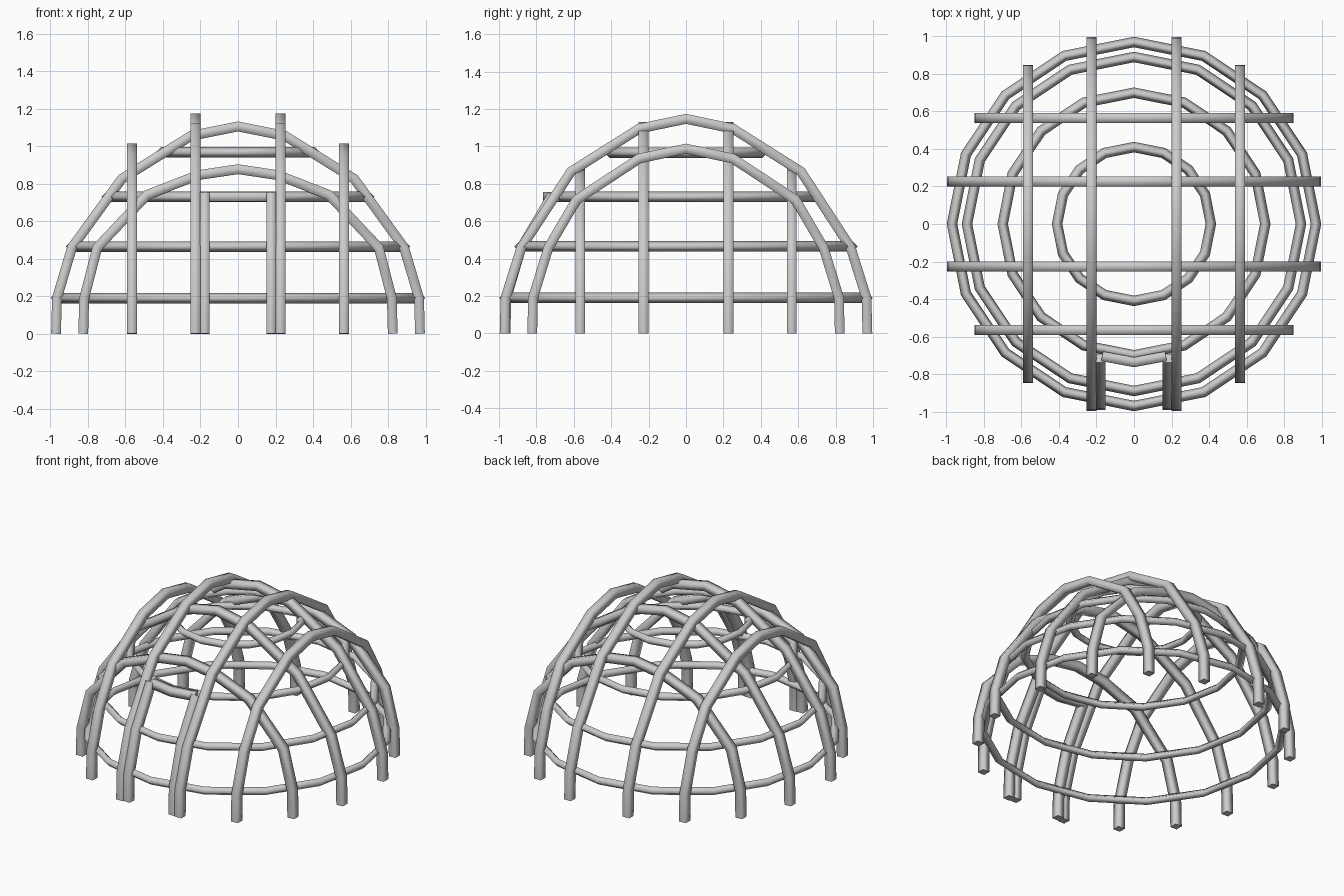
import bpy, bmesh
from mathutils import Vector

cube = bpy.data.objects.get("Cube")
if cube:
    bpy.data.objects.remove(cube, do_unlink=True)

metal = bpy.data.materials.new("light grey metal")
metal.use_nodes = True
grey = (0.6, 0.6, 0.6, 1)
metal.diffuse_color = grey
metal.node_tree.nodes["Principled BSDF"].inputs["Base Color"].default_value = grey

HALF = 0.026  # half the width of a bar


def square_bar(name, path, side):
    """Sweep a square section along a flat path; side is the path plane's normal."""
    path, side = [Vector(p) for p in path], Vector(side)
    bm = bmesh.new()
    loops = []
    for i, p in enumerate(path):
        a = (p - path[max(i - 1, 0)]).normalized()
        b = (path[min(i + 1, len(path) - 1)] - p).normalized()
        tangent = (a + b).normalized()
        across = side.cross(tangent)
        seg = b if b.length else a
        across *= HALF / max(tangent.dot(seg), 0.5)
        edge = side * HALF
        loops.append([bm.verts.new(p + o) for o in
                      (across + edge, across - edge, -across - edge, -across + edge)])
    for l, m in zip(loops, loops[1:]):
        for k in range(4):
            n = (k + 1) % 4
            bm.faces.new((l[k], l[n], m[n], m[k])).smooth = True
    bm.faces.new(loops[0])
    bm.faces.new(loops[-1])
    bmesh.ops.recalc_face_normals(bm, faces=bm.faces)
    mesh = bpy.data.meshes.new(name)
    bm.to_mesh(mesh)
    bm.free()
    mesh.materials.append(metal)
    bpy.context.collection.objects.link(bpy.data.objects.new(name, mesh))


def arch(name, half, axis, offset):
    """Mirror a half profile and stand it at an offset along x or y."""
    profile = [(-u, z) for u, z in half] + [(u, z) for u, z in half[-2::-1]]
    if axis == "x":
        square_bar(name, [(offset, u, z) for u, z in profile], (1, 0, 0))
    else:
        square_bar(name, [(u, offset, z) for u, z in profile], (0, 1, 0))


# Half profiles of the arches, from foot to crown
cross_tall = [(.97, 0), (.965, .19), (.885, .46), (.62, .825), (.25, 1.055), (0, 1.105)]
cross_low = [(.825, 0), (.82, .19), (.75, .46), (.485, .74), (.215, .845), (0, .877)]
long_tall = [(.97, 0), (.965, .19), (.88, .46), (.615, .865), (.25, 1.095), (0, 1.147)]
long_low = [(.822, 0), (.818, .19), (.735, .46), (.585, .715), (.25, .935), (0, .988)]

for s, tag in ((-1, "a"), (1, "b")):
    arch("cross_arch_tall_" + tag, cross_tall, "y", s * .227)
    arch("cross_arch_low_" + tag, cross_low, "y", s * .565)
    arch("long_arch_tall_" + tag, long_tall, "x", s * .227)
    arch("long_arch_low_" + tag, long_low, "x", s * .565)
    # Doorway post leaning along the dome
    x = s * .177
    square_bar("door_post_" + tag,
               [(x, -.965, 0), (x, -.96, .19), (x, -.88, .46), (x, -.715, .74)], (1, 0, 0))

# Bent bar over the doorway
square_bar("door_lintel", [(-.17, -.705, .73), (0, -.737, .73), (.17, -.705, .73)], (0, 0, 1))

# Horizontal hoops
for n, (radius, z) in enumerate([(.97, .19), (.89, .465), (.7, .73), (.41, .967)]):
    bpy.ops.mesh.primitive_torus_add(major_segments=16, minor_segments=4,
                                     major_radius=radius, minor_radius=.028, location=(0, 0, z))
    hoop = bpy.context.object
    hoop.name = "hoop_%d" % (n + 1)
    hoop.data.materials.append(metal)
    bpy.ops.object.shade_smooth()
